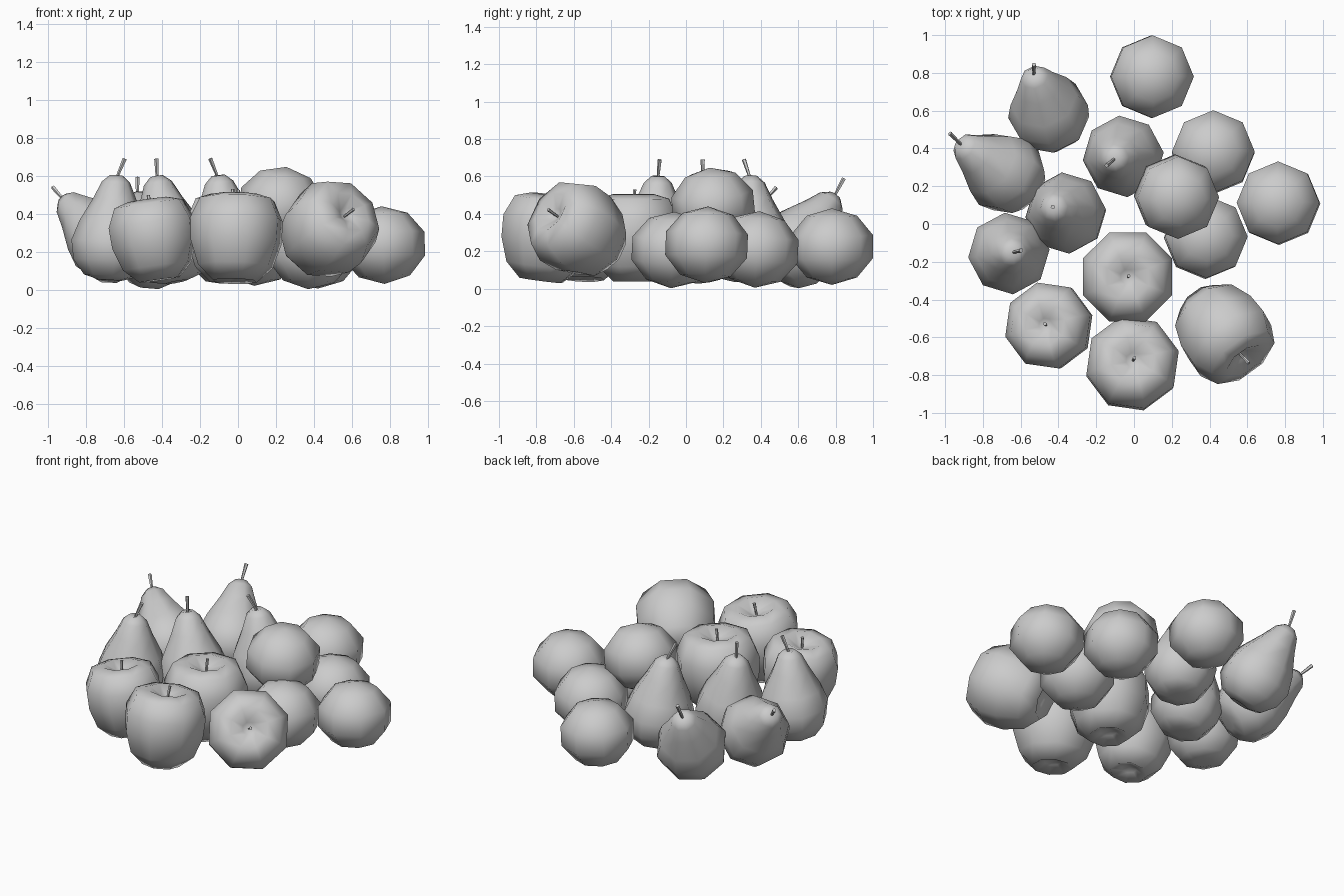
import bpy, bmesh
from math import cos, sin, tau
from mathutils import Vector, Matrix

if "Cube" in bpy.data.objects:
    bpy.data.objects.remove(bpy.data.objects["Cube"])

SIDES = 8


def add_object(name, bm, flat=False):
    bmesh.ops.recalc_face_normals(bm, faces=bm.faces)
    me = bpy.data.meshes.new(name)
    bm.to_mesh(me)
    bm.free()
    me.polygons.foreach_set("use_smooth", [not flat] * len(me.polygons))
    ob = bpy.data.objects.new(name, me)
    bpy.context.collection.objects.link(ob)
    return ob


def lathe(name, profile, origin, axis, yaw=0.0, scale=1.0):
    """Spin (radius, height) points around an axis; zero radius makes a pole."""
    tilt = Vector((0, 0, 1)).rotation_difference(Vector(axis).normalized()).to_matrix().to_4x4()
    mat = Matrix.Translation(origin) @ tilt @ Matrix.Rotation(yaw, 4, 'Z') @ Matrix.Scale(scale, 4)
    bm = bmesh.new()
    rings = []
    for r, z in profile:
        n = SIDES if r > 0 else 1
        rings.append([bm.verts.new(mat @ Vector((r * cos(tau * i / SIDES), r * sin(tau * i / SIDES), z)))
                      for i in range(n)])
    for a, b in zip(rings, rings[1:]):
        for i in range(SIDES):
            j = (i + 1) % SIDES
            quad = [a[i % len(a)], a[j % len(a)], b[j % len(b)], b[i % len(b)]]
            bm.faces.new(list(dict.fromkeys(quad)))
    return add_object(name, bm)


def stem(name, start, end, r0, r1):
    start, end = Vector(start), Vector(end)
    d = end - start
    bm = bmesh.new()
    mat = Matrix.Translation((start + end) / 2) @ d.to_track_quat('Z', 'Y').to_matrix().to_4x4()
    bmesh.ops.create_cone(bm, cap_ends=True, segments=5, radius1=r0, radius2=r1, depth=d.length, matrix=mat)
    add_object(name, bm, flat=True)


# Oranges: slightly squashed low-poly balls, one resting on top
ORANGE = [(0, -.205), (.135, -.165), (.219, -.063), (.219, .063), (.135, .165), (0, .205)]
oranges = [
    ((.095, .78, .225), (.05, 0, 1)),
    ((.42, .38, .21), (0, .06, 1)),
    ((.38, -.07, .207), (.05, .05, 1)),
    ((.765, .11, .235), (-.04, .04, 1)),
    ((.225, .145, .445), (.15, -.1, 1)),
]
for k, (pos, axis) in enumerate(oranges, 1):
    lathe(f"orange_{k}", ORANGE, pos, axis)

# Apples: dimpled top and bottom, short stem in the top dimple
APPLE = [(0, -.19), (.05, -.205), (.12, -.24), (.205, -.16), (.25, -.03), (.255, .09),
         (.205, .2), (.12, .225), (.04, .185), (0, .165)]
apples = [
    ((-.035, -.28, .28), (.01, 0, 1), .39, 1.0),
    ((-.01, -.745, .28), (.03, .13, 1), .25, .99),
    ((-.445, -.54, .27), (-.14, .03, 1), .25, .92),
    ((.47, -.57, .31), (.54, -.70, .46), .2, .98),
]
for k, (pos, axis, yaw, s) in enumerate(apples, 1):
    lathe(f"apple_{k}", APPLE, pos, axis, yaw, s)
    up = Vector(axis).normalized() * s
    base = Vector(pos) + up * .16
    stem(f"apple_stem_{k}", base, base + up * .09 + Vector((.005, .005, 0)), .006, .01)

# Pears: heights are fractions of the base-to-tip length, stem leans its own way
PEAR = [(0, .02), (.06, 0), (.14, .04), (.2, .18), (.217, .36), (.18, .55), (.115, .77),
        (.075, .93), (.035, .995), (0, .98)]
pears = [
    # bottom, tip, stem tip
    ((-.675, -.16, .05), (-.64, -.15, .605), (-.597, -.14, .69)),
    ((-.325, .04, .04), (-.43, .09, .6), (-.43, .09, .69)),
    ((-.03, .365, .04), (-.105, .345, .605), (-.145, .31, .69)),
    ((-.41, .48, .07), (-.535, .80, .50), (-.53, .845, .59)),
    ((-.56, .19, .13), (-.925, .425, .48), (-.975, .48, .54)),
]
for k, (bottom, tip, end) in enumerate(pears, 1):
    axis = Vector(tip) - Vector(bottom)
    lathe(f"pear_{k}", [(r, z * axis.length) for r, z in PEAR], bottom, axis, .1)
    stem(f"pear_stem_{k}", Vector(tip) - axis * .04, end, .007, .012)
